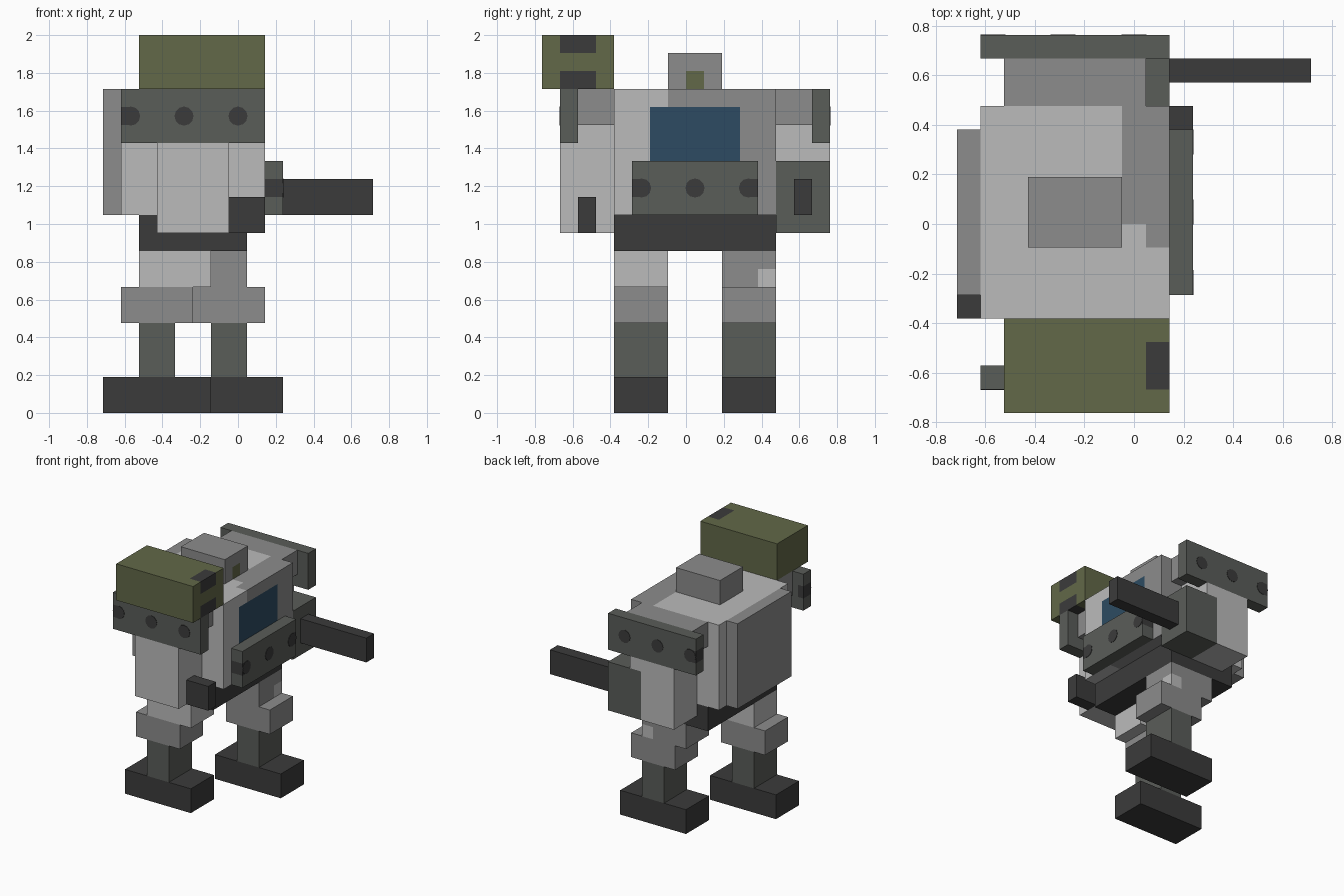
import bpy
import bmesh
import math
from mathutils import Vector, Matrix

if "Cube" in bpy.data.objects:
    bpy.data.objects.remove(bpy.data.objects["Cube"], do_unlink=True)

U = 2 / 21                       # one grid step
ORIGIN = Vector((7.5, 8, 0))     # grid point placed at the world origin


def material(name, rgb):
    lin = [((c / 255 + 0.055) / 1.055) ** 2.4 for c in rgb] + [1]
    m = bpy.data.materials.new(name)
    m.use_nodes = True
    m.diffuse_color = lin
    bsdf = next(n for n in m.node_tree.nodes if n.type == 'BSDF_PRINCIPLED')
    bsdf.inputs["Base Color"].default_value = lin
    return m


LIGHT = material("light_grey", (187, 187, 187))
MID = material("mid_grey", (140, 140, 140))
STEEL = material("dark_grey", (90, 93, 89))
BLACK = material("charcoal", (59, 59, 59))
GREEN = material("olive_green", (98, 104, 72))
BLUE = material("window_blue", (45, 75, 98))


def finish(name, bm, mats):
    for v in bm.verts:
        v.co = (v.co - ORIGIN) * U
    mesh = bpy.data.meshes.new(name)
    bm.to_mesh(mesh)
    bm.free()
    for m in mats:
        mesh.materials.append(m)
    ob = bpy.data.objects.new(name, mesh)
    bpy.context.collection.objects.link(ob)
    return ob


def box(name, xs, ys, zs, mat, paint=()):
    """Box in grid units; paint = (x range, y range, z range, material) regions."""
    lo, hi = (Vector(p) for p in zip(xs, ys, zs))
    bm = bmesh.new()
    bmesh.ops.create_cube(bm, size=1)
    for v in bm.verts:
        v.co = Vector([(lo[i] + hi[i]) / 2 + v.co[i] * (hi[i] - lo[i]) for i in range(3)])
    mats = [mat]
    # cut the faces along the edges of each painted region
    for region in paint:
        for axis in range(3):
            for value in region[axis]:
                if lo[axis] < value < hi[axis]:
                    co, no = Vector(), Vector()
                    co[axis], no[axis] = value, 1
                    bmesh.ops.bisect_plane(bm, geom=bm.verts[:] + bm.edges[:] + bm.faces[:],
                                           plane_co=co, plane_no=no)
    for region in paint:
        if region[3] not in mats:
            mats.append(region[3])
        for f in bm.faces:
            c = f.calc_center_median()
            if all(region[i][0] - 1e-4 <= c[i] <= region[i][1] + 1e-4 for i in range(3)):
                f.material_index = mats.index(region[3])
    return finish(name, bm, mats)


def dot(name, centre, axis):
    """Thin round spot lying on a face across the given axis."""
    bm = bmesh.new()
    bmesh.ops.create_cone(bm, cap_ends=True, segments=12, radius1=0.53, radius2=0.53, depth=0.06)
    rot = Matrix.Rotation(math.pi / 2, 4, 'Y' if axis == 'X' else 'X')
    bmesh.ops.transform(bm, matrix=Matrix.Translation(centre) @ rot, verts=bm.verts)
    return finish(name, bm, [BLACK])


# Legs: the rear one is stepped four units forward along x
for side, y, step, colour in (("front", 4, 0, LIGHT), ("rear", 10, 4, MID)):
    ys = (y, y + 3)
    hip = 2 + step // 2
    patch = [((7, 8), (12, 13), (7, 8), LIGHT)] if side == "rear" else []
    box(side + "_foot", (step, step + 6), ys, (0, 2), BLACK)
    box(side + "_shin", (step + 2, step + 4), ys, (2, 5), STEEL)
    box(side + "_knee", (step + 1, step + 5), ys, (5, 7), MID)
    box(side + "_thigh", (hip, hip + 4), ys, (7, 9), colour, patch)

# Body
box("pelvis", (2, 8), (4, 13), (9, 11), BLACK)
box("torso", (1, 9), (4, 13), (11, 18), LIGHT, [
    ((7, 9), (8, 13), (11, 18), MID),
    ((8, 9), (7, 8), (11, 18), MID),
    ((9, 9), (6, 11), (14, 17), BLUE)])
box("backpack", (0, 1), (5, 12), (11, 18), MID)
box("head", (3, 7), (7, 10), (18, 20), MID, [((7, 7), (8, 9), (18, 19), GREEN)])

# Chest armour with spots that wrap round its ends
box("chest_armour", (9, 10), (5, 12), (11, 14), STEEL, [
    ((9, 10), (5, 5.5), (12, 13), BLACK),
    ((9, 10), (11.5, 12), (12, 13), BLACK)])
for i, y in enumerate((5.53, 8.5, 11.47)):
    dot(f"chest_spot_{i + 1}", (10, y, 12.5), 'X')

# Shoulders, upper arms and spotted shoulder plates
for side, y_in, y_plate, y_face in (("front", (2, 4), (1, 2), 1), ("rear", (13, 15), (15, 16), 16)):
    box(side + "_shoulder", (2, 8), y_in, (16, 18), MID)
    box(side + "_upper_arm", (3, 7), y_in, (15, 16), LIGHT)
    box(side + "_shoulder_plate", (1, 9), y_plate, (15, 18), STEEL,
        [((1, 1.5), y_plate, (16, 17), BLACK)])
    for i, x in enumerate((1.53, 4.5, 7.5)):
        dot(f"{side}_plate_spot_{i + 1}", (x, y_face, 16.5), 'Y')

# Forearms and guns
box("front_forearm", (3, 7), (1, 4), (10, 15), LIGHT)
box("front_gun", (7, 9), (2, 3), (10, 12), BLACK)
box("rear_forearm", (3, 6), (13, 16), (10, 15), LIGHT)
box("rear_elbow", (6, 7), (13, 16), (14, 15), LIGHT)
box("rear_gun_housing", (6, 9), (13, 16), (10, 14), STEEL)
box("rear_gun_barrel", (9, 15), (14, 15), (11, 13), BLACK)

# Launcher on the front shoulder
box("launcher", (2, 9), (0, 4), (18, 21), GREEN, [
    ((8, 9), (1, 3), (20, 21), BLACK),
    ((8, 9), (1, 3), (18, 19), BLACK)])
